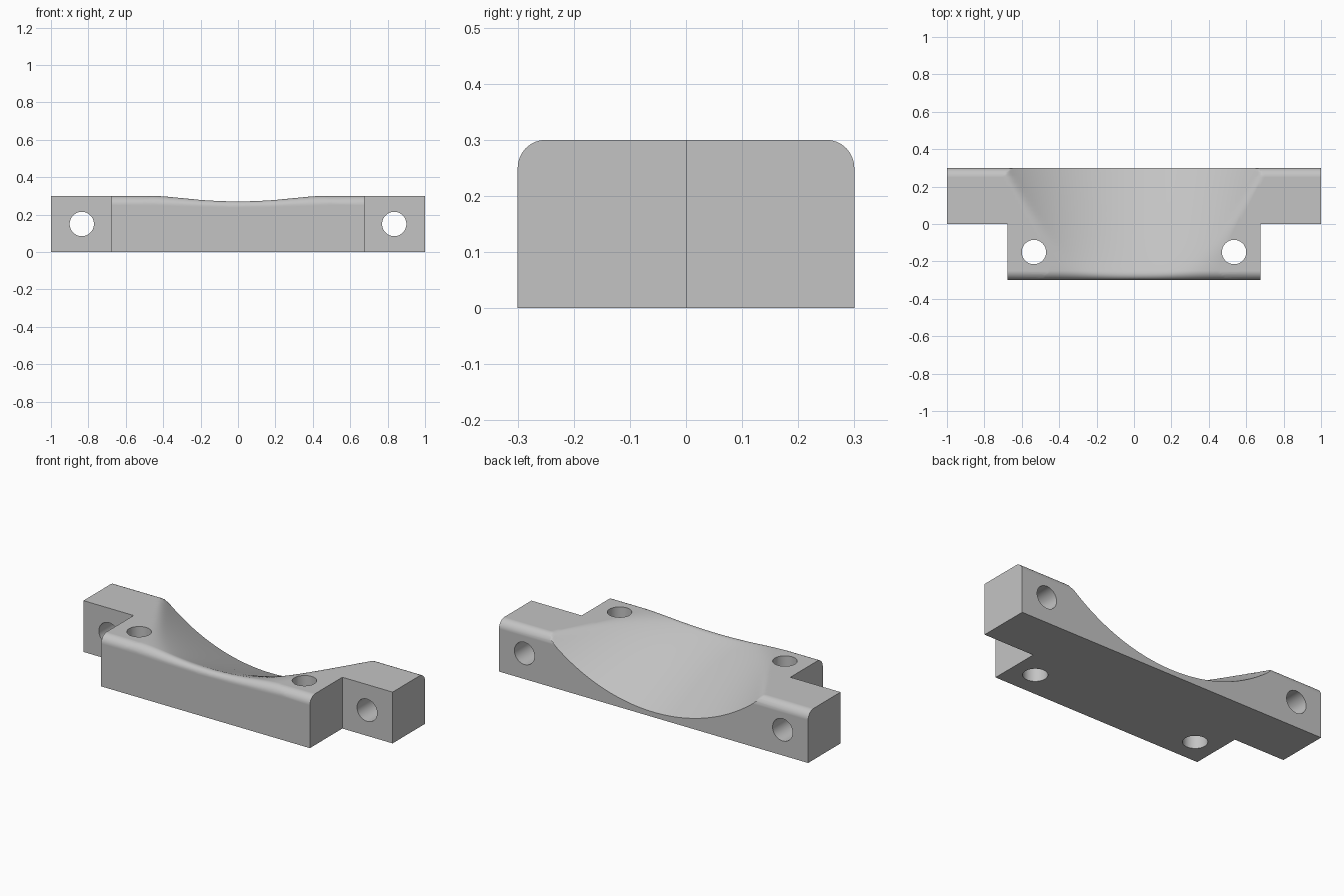
import bpy, bmesh, math

if "Cube" in bpy.data.objects:
    bpy.data.objects.remove(bpy.data.objects["Cube"], do_unlink=True)

HEIGHT, DEPTH, NECK, FILLET, HOLE = 0.3, 0.3, 0.675, 0.05, 0.065

grey = bpy.data.materials.new("plain_grey")
grey.use_nodes = True
colour = (0.55, 0.55, 0.55, 1)
grey.diffuse_color = colour
grey.node_tree.nodes["Principled BSDF"].inputs["Base Color"].default_value = colour


def round_drop(distance):
    """Height lost to the rounded edge at a distance from the wall."""
    gap = max(FILLET - distance, 0)
    return FILLET - math.sqrt(max(FILLET ** 2 - gap ** 2, 0))


def scoop_height(x, y):
    """Widening, deepening circular saddle blended into the flat top."""
    t = (y + 0.27) / 0.57
    width = 0.355 + 0.345 * t
    deep = 0.025 + 0.245 * t
    radius = (width ** 2 + deep ** 2) / (2 * deep)
    arc = HEIGHT - deep + radius - math.sqrt(max(radius ** 2 - x ** 2, 0))
    blend = 0.02
    k = max(blend - abs(arc - HEIGHT), 0) / blend
    return min(arc, HEIGHT) - k * k * blend / 4


def top_height(x, y):
    front = scoop_height(x, y) - round_drop(y + DEPTH)
    back = HEIGHT - round_drop(DEPTH - y)
    return min(front, back)


# Plan grid lines, closer together along the rounded edges
xs = [i / 80 for i in range(-80, 81)]
curve = [DEPTH - FILLET * (1 - math.cos(a * math.pi / 16)) for a in range(9)]
inner = [i / 40 for i in range(-9, 10)]
ys = sorted([-c for c in curve] + inner + curve)

# T-shaped body with the sculpted top
bm = bmesh.new()
verts = {}


def corner(i, j):
    if (i, j) not in verts:
        verts[i, j] = bm.verts.new((xs[i], ys[j], top_height(xs[i], ys[j])))
    return verts[i, j]


for j in range(len(ys) - 1):
    for i in range(len(xs) - 1):
        in_neck = abs(xs[i] + xs[i + 1]) / 2 < NECK
        if ys[j] > -1e-6 or in_neck:
            bm.faces.new([corner(i, j), corner(i + 1, j),
                          corner(i + 1, j + 1), corner(i, j + 1)])
bottom = bmesh.ops.extrude_face_region(bm, geom=bm.faces[:], use_keep_orig=True)
for item in bottom["geom"]:
    if isinstance(item, bmesh.types.BMVert):
        item.co.z = 0
bmesh.ops.recalc_face_normals(bm, faces=bm.faces[:])
bmesh.ops.dissolve_limit(bm, angle_limit=0.002, verts=bm.verts[:], edges=bm.edges[:])
mesh = bpy.data.meshes.new("saddle_bracket")
bm.to_mesh(mesh)
bm.free()
mesh.materials.append(grey)
body = bpy.data.objects.new("saddle_bracket", mesh)
bpy.context.collection.objects.link(body)


def drill(location, rotation):
    """Cut a round through hole."""
    bpy.ops.mesh.primitive_cylinder_add(vertices=48, radius=HOLE, depth=1,
                                        location=location, rotation=rotation)
    cutter = bpy.context.object
    cutter.name = "hole_cutter"
    cutter.data.materials.append(grey)
    bpy.context.view_layer.objects.active = body
    cut = body.modifiers.new("hole", "BOOLEAN")
    cut.operation, cut.solver, cut.object = "DIFFERENCE", "EXACT", cutter
    bpy.ops.object.modifier_apply(modifier=cut.name)
    bpy.data.objects.remove(cutter, do_unlink=True)


# Vertical holes in the neck, horizontal holes in the arms
for side in (-1, 1):
    drill((side * 0.535, -0.15, 0.15), (0, 0, 0))
    drill((side * 0.835, 0.15, 0.15), (math.pi / 2, 0, 0))

# Smooth curves with crisp edges
bpy.ops.object.select_all(action="DESELECT")
body.select_set(True)
bpy.context.view_layer.objects.active = body
bpy.ops.object.shade_smooth_by_angle(angle=math.radians(30))
weighted = body.modifiers.new("weighted_normals", "WEIGHTED_NORMAL")
weighted.keep_sharp = True
